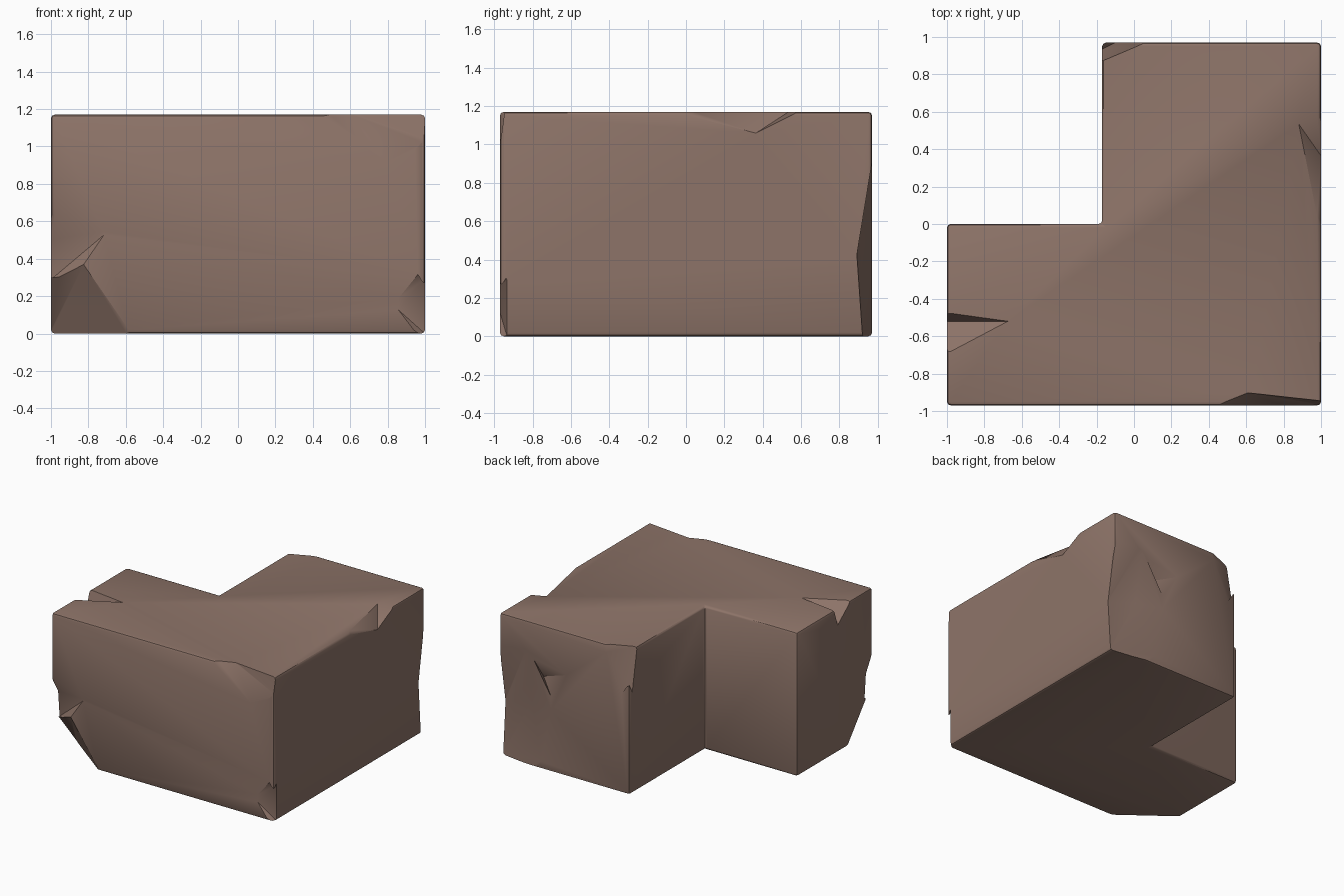
import bpy, bmesh
from mathutils import Vector

if "Cube" in bpy.data.objects:
    bpy.data.objects.remove(bpy.data.objects["Cube"])

stone = bpy.data.materials.new("weathered brown stone")
stone.diffuse_color = (0.27, 0.175, 0.14, 1)
stone.use_nodes = True
stone.node_tree.nodes["Principled BSDF"].inputs["Base Color"].default_value = stone.diffuse_color
H, Y = 1.17, 0.97
LOW, HIGH = Vector((-1, -Y, 0)), Vector((1, Y, H))


def make_object(name, bm):
    mesh = bpy.data.meshes.new(name)
    bmesh.ops.recalc_face_normals(bm, faces=bm.faces)
    bm.to_mesh(mesh)
    bm.free()
    obj = bpy.data.objects.new(name, mesh)
    bpy.context.collection.objects.link(obj)
    mesh.materials.append(stone)
    return obj


# L-shaped block with softened edges
bm = bmesh.new()
outline = [(-1, -Y), (1, -Y), (1, Y), (-0.17, Y), (-0.17, 0), (-1, 0)]
base = bm.faces.new([bm.verts.new((x, y, 0)) for x, y in outline])
top = bmesh.ops.extrude_face_region(bm, geom=[base])["geom"]
bmesh.ops.translate(bm, vec=(0, 0, H), verts=[v for v in top if isinstance(v, bmesh.types.BMVert)])
bmesh.ops.recalc_face_normals(bm, faces=bm.faces)
bmesh.ops.bevel(bm, geom=bm.edges[:], offset=0.02, segments=2, profile=0.5, affect='EDGES')
block = make_object("stone_corner_block", bm)
bpy.context.view_layer.objects.active = block


def chip(name, *points):
    """Break off the hull of the points, closed by a tip outside the block."""
    pts = [Vector(p) for p in points]
    tip = sum(pts, Vector()) / len(pts)
    for a in range(3):
        if min(p[a] for p in pts) < LOW[a]:
            tip[a] = LOW[a] - 0.1
        if max(p[a] for p in pts) > HIGH[a]:
            tip[a] = HIGH[a] + 0.1
    bm = bmesh.new()
    bmesh.ops.convex_hull(bm, input=[bm.verts.new(p) for p in pts + [tip]])
    bmesh.ops.delete(bm, geom=[v for v in bm.verts if not v.link_faces], context='VERTS')
    cutter = make_object(name, bm)
    cutter.hide_render = True
    mod = block.modifiers.new(name, 'BOOLEAN')
    mod.operation = 'DIFFERENCE'
    mod.solver = 'EXACT'
    mod.object = cutter
    bpy.ops.object.modifier_apply(modifier=mod.name)
    bpy.data.objects.remove(cutter)


# Front left corner: large break and hollow above it
chip("front_left_break", (-1.01, -.63, -.01), (-1.01, -.89, .28), (-.55, -.98, -.01),
     (-.82, -.98, .38), (-1.01, -.98, .42))
chip("front_left_hollow", (-1.01, -.98, .67), (-.69, -.98, .55), (-.82, -.98, .36),
     (-1.01, -.86, .28), (-1.01, -.88, .5))

# Front right corner: top and bottom chips
chip("front_right_top_chip", (.4, -.98, 1.18), (.82, -.98, .88), (1.01, -.965, 1.04),
     (.6, -.9, 1.18), (1.01, -.945, 1.18))
chip("front_right_bottom_chip", (.82, -.98, .16), (.95, -.98, .32), (1.01, -.93, .3),
     (1.01, -.93, -.01), (.95, -.98, -.01))

# Chips along the top edges
chip("right_top_chip", (1.01, -.15, 1.18), (1.01, .35, 1.05), (1.01, .61, 1.18), (.87, .55, 1.18))
chip("left_top_chip", (-1.01, -.47, 1.18), (-.65, -.52, 1.18), (-1.01, -.71, 1.18), (-1.01, -.52, 1.03))
chip("back_top_chip", (-.18, .865, 1.18), (.09, .98, 1.18), (-.08, .98, .8), (-.18, .93, .82),
     (-.25, 1.05, 1.25))

# Back face: broad scoop with a small one beside it
chip("back_scoop", (1.01, .98, .97), (.73, .98, 1), (.5, .98, .5), (.6, .98, -.01),
     (1.01, .89, .42), (1.01, .92, -.01), (.75, .91, .5))
chip("back_small_scoop", (.36, .98, .84), (.52, .98, .6), (.65, .9, .72), (.7, .98, .9))

# Soft shading inside the chips, crisp rims
bpy.ops.object.select_all(action='DESELECT')
block.select_set(True)
bpy.ops.object.shade_smooth_by_angle(angle=0.6)
